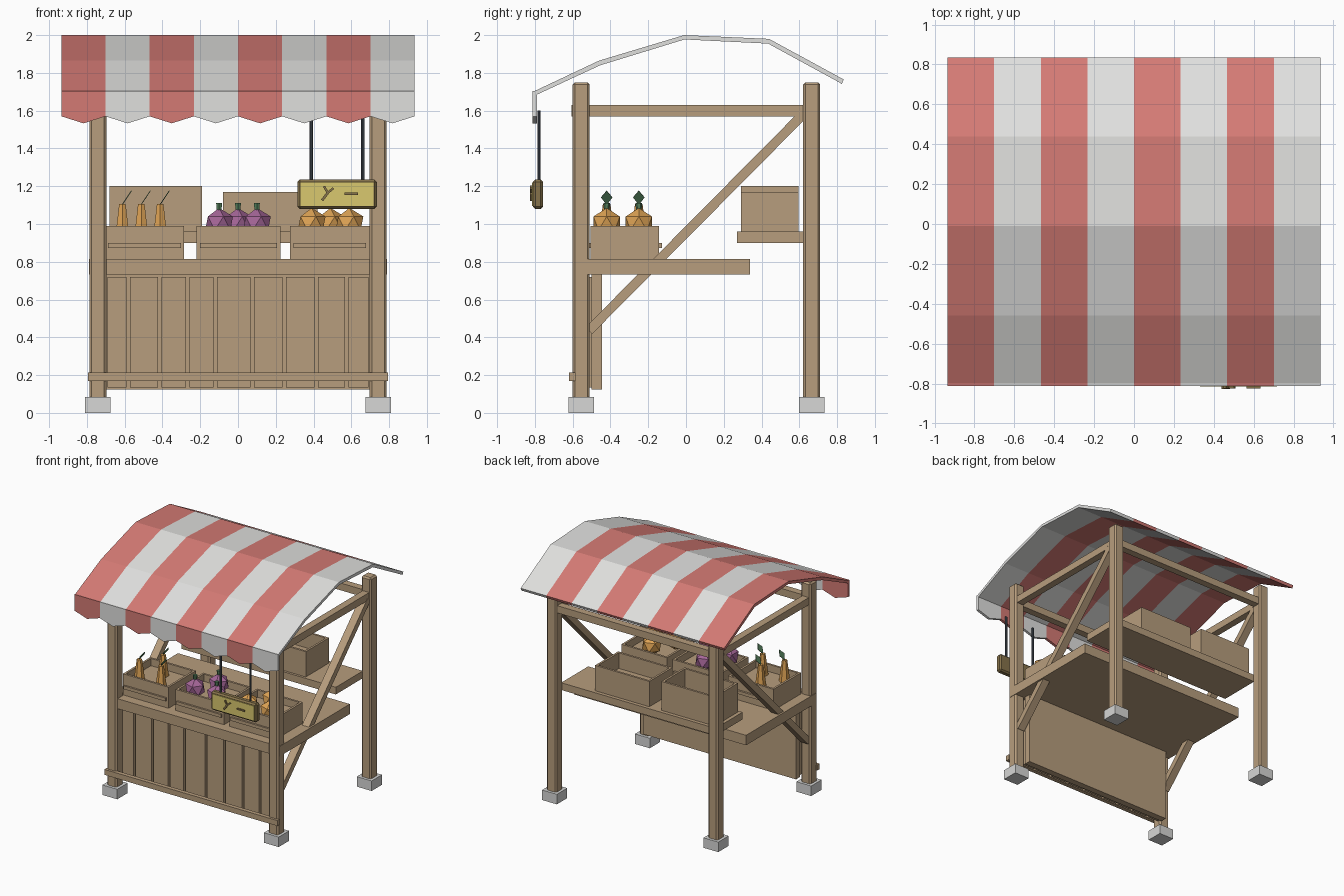
import bpy, bmesh, math
from mathutils import Vector, Matrix

if "Cube" in bpy.data.objects:
    bpy.data.objects.remove(bpy.data.objects["Cube"])


def mat(name, r, g, b):
    m = bpy.data.materials.new(name)
    m.diffuse_color = (r, g, b, 1)
    m.use_nodes = True
    m.node_tree.nodes["Principled BSDF"].inputs["Base Color"].default_value = m.diffuse_color
    return m


WOOD = mat("wood", 0.474, 0.337, 0.205)
RED = mat("red_cloth", 0.658, 0.195, 0.175)
WHITE = mat("white_cloth", 0.745, 0.745, 0.73)
STONE = mat("stone", 0.68, 0.68, 0.67)
YELLOW = mat("sign_yellow", 0.70, 0.578, 0.156)
BROWN = mat("sign_brown", 0.24, 0.17, 0.07)
ORANGE = mat("orange", 0.73, 0.366, 0.09)
PURPLE = mat("purple", 0.376, 0.133, 0.314)
GREEN = mat("leaf_green", 0.09, 0.216, 0.107)
SLATE = mat("dark_metal", 0.07, 0.085, 0.107)


def finish(name, bm, *mats):
    bmesh.ops.recalc_face_normals(bm, faces=bm.faces)
    me = bpy.data.meshes.new(name)
    bm.to_mesh(me)
    bm.free()
    for m in mats:
        me.materials.append(m)
    ob = bpy.data.objects.new(name, me)
    bpy.context.collection.objects.link(ob)
    return ob


def box(name, x, y, z, m=WOOD, bevel=0.0):
    """Box from (min, max) pairs, optionally chamfered."""
    bm = bmesh.new()
    bmesh.ops.create_cube(bm, size=1)
    for v in bm.verts:
        v.co = [(r[0] + r[1]) / 2 + c * (r[1] - r[0]) for r, c in zip((x, y, z), v.co)]
    ob = finish(name, bm, m)
    if bevel:
        mod = ob.modifiers.new("chamfer", "BEVEL")
        mod.width, mod.segments = bevel, 1
    return ob


def beam(name, a, b, w, h, m=WOOD):
    """Square bar running from a to b."""
    a, b = Vector(a), Vector(b)
    d = b - a
    bm = bmesh.new()
    bmesh.ops.create_cube(bm, size=1, matrix=Matrix.Diagonal((w, h, d.length, 1)))
    ob = finish(name, bm, m)
    ob.matrix_world = Matrix.Translation((a + b) / 2) @ d.to_track_quat('Z', 'X').to_matrix().to_4x4()
    return ob


def cone(name, loc, r1, r2, z0, z1, sides, m):
    bm = bmesh.new()
    bmesh.ops.create_cone(bm, cap_ends=True, segments=sides, radius1=r1, radius2=r2, depth=z1 - z0,
                          matrix=Matrix.Translation((loc[0], loc[1], (z0 + z1) / 2)))
    return finish(name, bm, m)


def loft(name, sections, per_stripe):
    """Skin a row of closed sections along x, alternating cloth colours."""
    bm = bmesh.new()
    loops = [[bm.verts.new(p) for p in s] for s in sections]
    n = len(loops[0])
    for i in range(len(loops) - 1):
        for j in range(n):
            k = (j + 1) % n
            f = bm.faces.new((loops[i][j], loops[i][k], loops[i + 1][k], loops[i + 1][j]))
            f.material_index = (i // per_stripe) % 2
    bm.faces.new(loops[0])
    bm.faces.new(loops[-1]).material_index = 1
    return finish(name, bm, RED, WHITE)


# Striped canopy
HALF, N = 0.935, 8
top = [(-0.81, 1.70), (-0.46, 1.865), (-0.01, 2.0), (0.44, 1.98), (0.835, 1.765)]
under = [(-0.80, 1.68), (-0.455, 1.84), (-0.008, 1.977), (0.435, 1.955), (0.825, 1.742)]
prof = top + under[::-1]
step = 2 * HALF / N
loft("canopy", [[(-HALF + i * step, y, z) for y, z in prof] for i in range(N + 1)], 1)

# Hanging valance with pointed scallops
secs = []
for i in range(2 * N + 1):
    x, zb = -HALF + i * step / 2, (1.533 if i % 2 else 1.57)
    secs.append([(x, -0.812, 1.705), (x, -0.79, 1.705), (x, -0.79, zb), (x, -0.812, zb)])
loft("valance", secs, 2)

# Posts, footings, side beams and diagonal braces
for s, side in ((-1, "left"), (1, "right")):
    for yc, end in ((-0.555, "front"), (0.665, "back")):
        xc = 0.742 * s
        box(f"post_{end}_{side}", (xc - 0.045, xc + 0.045), (yc - 0.045, yc + 0.045), (0.05, 1.75), bevel=0.012)
        box(f"footing_{end}_{side}", (xc - 0.068, xc + 0.068), (yc - 0.068, yc + 0.068), (0, 0.083), STONE)
    box(f"side_beam_{side}", (xc - 0.03, xc + 0.03), (-0.605, 0.64), (1.57, 1.63))
    beam(f"brace_{side}", (xc, -0.515, 0.435), (xc, 0.615, 1.575), 0.05, 0.065)
for yc, end in ((-0.555, "front"), (0.665, "back")):
    box(f"cross_beam_{end}", (-0.72, 0.72), (yc - 0.03, yc + 0.03), (1.57, 1.63))

# Counter, rear shelf and lower rail
box("counter", (-0.79, 0.79), (-0.585, 0.34), (0.732, 0.815))
box("shelf", (-0.71, 0.71), (0.27, 0.625), (0.90, 0.96))
box("lower_rail", (-0.795, 0.795), (-0.62, -0.585), (0.17, 0.215))

# Front panel with separate boards
box("panel_back", (-0.70, 0.70), (-0.50, -0.445), (0.125, 0.735))
edges = [-0.70, -0.58, -0.415, -0.265, -0.12, 0.075, 0.245, 0.415, 0.575, 0.70]
for i, (a, b) in enumerate(zip(edges, edges[1:])):
    box(f"panel_board_{i}", (a + 0.009, b - 0.009), (-0.53, -0.49), (0.135, 0.72))


def crate(name, x, y, z, floor):
    """Open box: cube with its top inset and pushed down."""
    ob = box(name, x, y, z)
    bm = bmesh.new()
    bm.from_mesh(ob.data)
    lid = max(bm.faces, key=lambda f: f.calc_center_median().z)
    bmesh.ops.inset_region(bm, faces=[lid], thickness=0.025)
    ext = bmesh.ops.extrude_discrete_faces(bm, faces=[lid])["faces"]
    bmesh.ops.translate(bm, verts=ext[0].verts, vec=(0, 0, floor - z[1]))
    bm.to_mesh(ob.data)
    bm.free()


# Produce crates on the counter, with slats front and back
for name, a, b in (("left", -0.705, -0.285), ("middle", -0.22, 0.225), ("right", 0.275, 0.695)):
    crate(f"crate_{name}", (a, b), (-0.505, -0.143), (0.81, 0.99), 0.93)
    for y0, end in ((-0.52, "front"), (-0.145, "back")):
        box(f"crate_slat_{name}_{end}", (a + 0.018, b - 0.018), (y0, y0 + 0.018), (0.873, 0.90))

# Empty crates on the shelf
crate("shelf_crate_left", (-0.68, -0.19), (0.29, 0.595), (0.955, 1.20), 1.04)
crate("shelf_crate_right", (-0.08, 0.42), (0.29, 0.595), (0.955, 1.17), 1.04)


def gourd(name, x, y, m):
    bm = bmesh.new()
    bmesh.ops.create_icosphere(bm, subdivisions=1, radius=0.082,
                               matrix=Matrix.Translation((x, y, 1.003)))
    finish(name, bm, m)


# Three of each crop: two in front, one behind
for i, (dx, y) in enumerate(((-0.1, -0.42), (0, -0.25), (0.1, -0.42))):
    gourd(f"orange_gourd_{i}", 0.49 + dx, y, ORANGE)
    gourd(f"purple_gourd_{i}", dx, y, PURPLE)
    cone(f"gourd_stem_{i}", (dx, y), 0.014, 0.018, 1.07, 1.11, 6, GREEN)
    xc = -0.512 + dx
    cone(f"carrot_{i}", (xc, y), 0.043, 0.02, 0.93, 1.105, 6, ORANGE)
    # Leaning diamond leaf
    bm = bmesh.new()
    pts = [(0.0, 0.0, 1.10), (0.027, 0.03, 1.14), (0.05, 0.0, 1.175), (0.027, -0.03, 1.14)]
    f = bm.faces.new([bm.verts.new((xc + a, y + b, c)) for a, b, c in pts])
    leaf = finish(f"carrot_leaf_{i}", bm, GREEN)
    leaf.modifiers.new("thickness", "SOLIDIFY").thickness = 0.004

# Hanging sign: frame, yellow face, emblem bars and rods
box("sign_frame", (0.315, 0.735), (-0.81, -0.757), (1.08, 1.235), BROWN, 0.012)
box("sign_face", (0.332, 0.718), (-0.816, -0.80), (1.095, 1.22), YELLOW)
bars = [((0.445, 1.125), (0.475, 1.165), 0.014), ((0.475, 1.165), (0.455, 1.20), 0.012),
        ((0.475, 1.165), (0.505, 1.19), 0.012), ((0.565, 1.16), (0.635, 1.16), 0.012)]
for i, (a, b, w) in enumerate(bars):
    beam(f"sign_emblem_{i}", (a[0], -0.82, a[1]), (b[0], -0.82, b[1]), w, w, BROWN)
for x, side in ((0.387, "left"), (0.66, "right")):
    cone(f"sign_rod_{side}", (x, -0.778), 0.009, 0.009, 1.22, 1.60, 8, SLATE)
